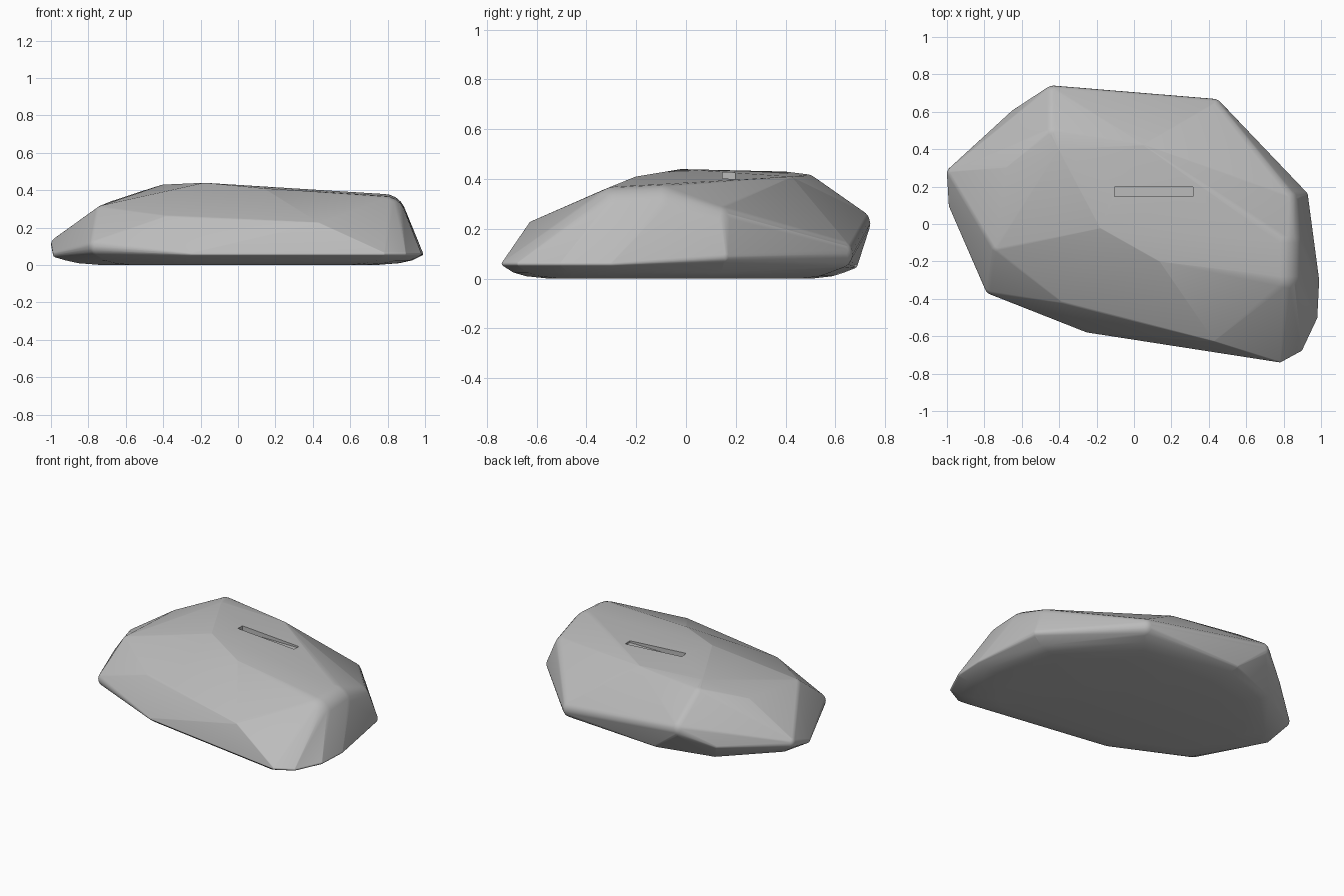
import bpy
import bmesh
from mathutils import Vector

default_cube = bpy.data.objects.get("Cube")
if default_cube:
    bpy.data.objects.remove(default_cube)


def make_material(name, value):
    material = bpy.data.materials.new(name)
    material.use_nodes = True
    colour = (value, value, value, 1)
    material.diffuse_color = colour
    material.node_tree.nodes["Principled BSDF"].inputs["Base Color"].default_value = colour
    return material


def add_object(name, bm, material):
    mesh = bpy.data.meshes.new(name)
    bm.to_mesh(mesh)
    bm.free()
    mesh.materials.append(material)
    obj = bpy.data.objects.new(name, mesh)
    bpy.context.collection.objects.link(obj)
    return obj


def add_corner(bm, centre, radius):
    # a small ball at each corner gives the hull a rounded edge there
    ball = bmesh.ops.create_icosphere(bm, subdivisions=3, radius=radius)
    bmesh.ops.translate(bm, verts=ball["verts"], vec=centre)


# widest outline of the stone, near the ground: x, y, z, rounding
RIM = [
    (.78, -.73, .06, .01), (-.25, -.57, .06, .01), (-.75, -.33, .1, .05),
    (-.97, .1, .06, .02), (-.96, .27, .11, .04), (-.64, .59, .12, .02),
    (-.25, .67, .06, .02), (.42, .61, .1, .06), (.9, .15, .09, .03),
    (.98, -.3, .06, .01), (.97, -.5, .06, .01), (.89, -.67, .06, .01),
]
# corners of the upper facets
CROWN = [
    (-.18, -.02, .43, .01), (-.4, .4, .41, .02), (-.43, .68, .22, .06),
    (-.43, .48, .36, .06), (.14, -.2, .4, .01), (.43, -.62, .22, .01),
    (.78, -.1, .26, .12), (.78, -.28, .25, .12), (.8, .12, .22, .08),
    (-.38, -.4, .24, .03), (-.72, -.12, .27, .05), (-.68, .3, .33, .01),
    (.05, .42, .4, .01),
]

stone_grey = make_material("stone grey", .5)

# rounded stone body
bm = bmesh.new()
for x, y, z, radius in RIM + CROWN:
    add_corner(bm, Vector((x, y, z)), radius)

# the underside curves in from the outline to a flat base
for x, y, z, radius in RIM:
    for inset, height in ((.95, .025), (.88, .01), (.75, 0)):
        bm.verts.new((x * inset, y * inset, height))

hull = bmesh.ops.convex_hull(bm, input=bm.verts[:], use_existing_faces=False)
inner = {v for v in hull["geom_interior"] if isinstance(v, bmesh.types.BMVert)}
bmesh.ops.delete(bm, geom=list(inner), context="VERTS")
hidden = [f for f in bm.faces if not f.is_valid or any(not e.is_manifold for e in f.edges)]
loose = [v for v in bm.verts if not v.link_faces]
bmesh.ops.delete(bm, geom=loose, context="VERTS")

# rebuild a clean shell from the outer points only
points = [v.co.copy() for v in bm.verts]
bm.free()
bm = bmesh.new()
for point in points:
    bm.verts.new(point)
bmesh.ops.convex_hull(bm, input=bm.verts[:])
bmesh.ops.delete(bm, geom=[v for v in bm.verts if not v.link_faces], context="VERTS")
bmesh.ops.recalc_face_normals(bm, faces=bm.faces[:])
stone = add_object("stone", bm, stone_grey)

# narrow slot cut into the top
bm = bmesh.new()
bmesh.ops.create_cube(bm, size=1)
bmesh.ops.scale(bm, verts=bm.verts[:], vec=(.42, .05, .2))
bmesh.ops.translate(bm, verts=bm.verts[:], vec=(.105, .172, .49))
cutter = add_object("slot_cutter", bm, stone_grey)
cutter.hide_render = True

slot = stone.modifiers.new("slot", "BOOLEAN")
slot.operation = "DIFFERENCE"
slot.solver = "EXACT"
slot.object = cutter

bpy.ops.object.select_all(action="DESELECT")
bpy.context.view_layer.objects.active = stone
stone.select_set(True)
bpy.ops.object.modifier_apply(modifier="slot")
bpy.data.objects.remove(cutter)
bpy.ops.object.shade_smooth_by_angle(angle=.6)
